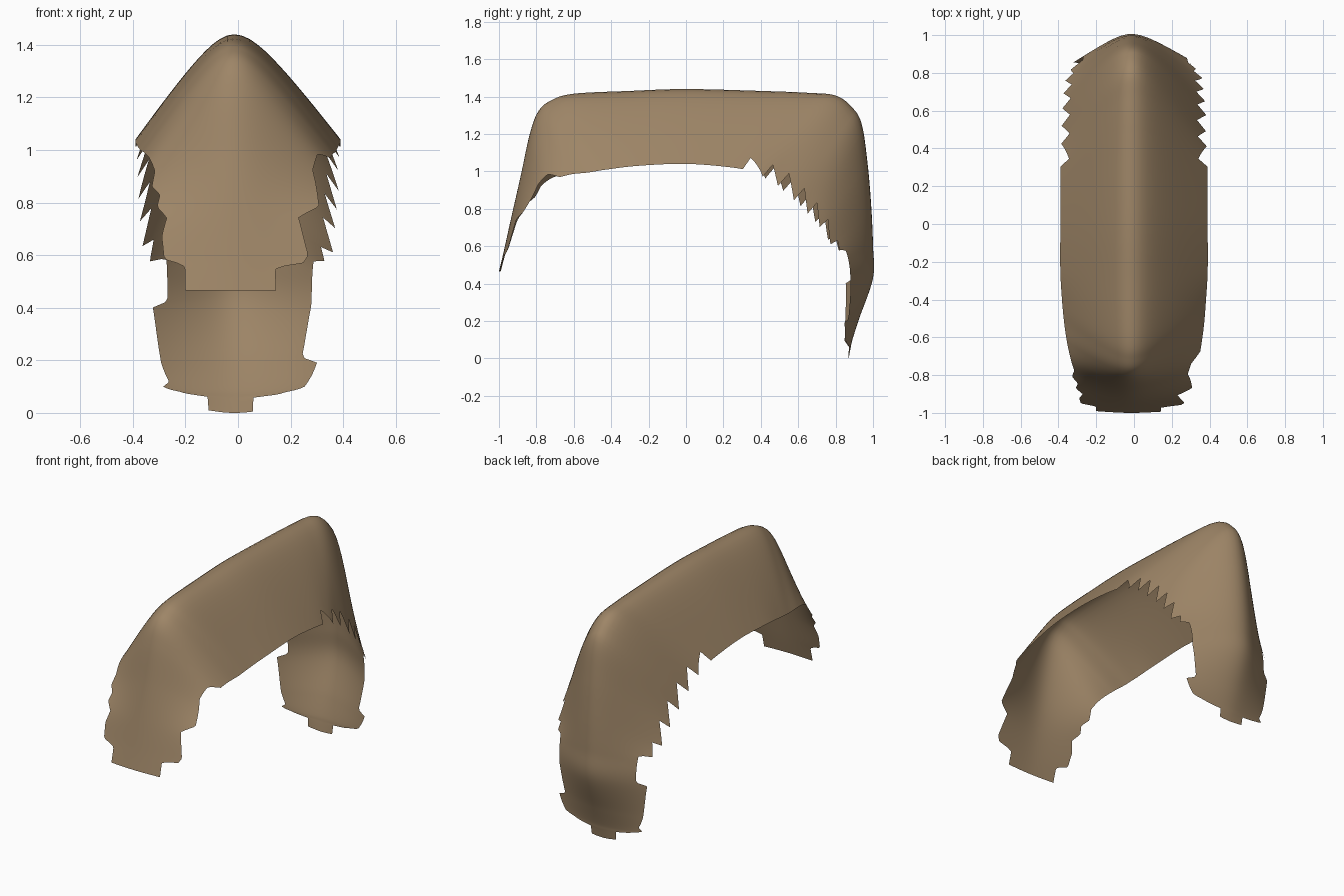
import bpy
import bmesh

cube = bpy.data.objects.get("Cube")
if cube:
    bpy.data.objects.remove(cube, do_unlink=True)

# Ribs from front hem to back hem: ridge y, ridge z, side edge x, y, z
RIBS = [
    (-1, .465, .28, -.985, .465), (-.975, .57, .28, -.955, .57),
    (-.935, .75, .3, -.895, .74), (-.885, .97, .33, -.8, .87),
    (-.835, 1.2, .35, -.72, .94), (-.79, 1.32, .365, -.62, .975),
    (-.72, 1.38, .375, -.52, .99), (-.6, 1.415, .38, -.42, 1.01),
    (-.3, 1.43, .39, -.25, 1.03), (0, 1.44, .39, 0, 1.04),
    (.4, 1.43, .39, .25, 1.02), (.65, 1.42, .385, .38, .99),
    (.8, 1.405, .38, .47, .94), (.89, 1.34, .38, .56, .87),
    (.94, 1.25, .375, .64, .79), (.97, 1.05, .37, .71, .71),
    (.99, .82, .36, .77, .62), (1, .6, .34, .83, .53),
    (1, .43, .33, .85, .4), (.925, .21, .31, .845, .19),
    (.89, .1, .29, .845, .1), (.88, .055, .28, .85, .08),
    (.87, 0, .27, .86, .04),
]

# Torn hem on each side: rib position, share of the full width kept
LEFT_FRONT = [(0, .54), (.9, .54), (.95, .88), (1.2, .95), (2, .78),
              (2.3, 1), (3.3, .85), (4, .87), (4.5, .98), (7, 1)]
LEFT_BACK = [(16.6, .98), (16.7, .84), (18, .85), (18.9, .79), (19, .97),
             (20, .88), (20.9, .57), (21, .25), (22, .25)]
RIGHT_FRONT = [(0, .7), (.9, .71), (1, .82), (1.1, 1), (1.6, 1), (2, .9),
               (2.3, 1), (2.6, .93), (2.9, 1), (3.4, .93), (5, .97), (7, 1)]
RIGHT_BACK = [(16.6, .95), (16.7, .78), (17.9, .8), (18, .98), (19, .94),
              (19.7, .88), (20, .98), (20.9, .7), (21, .38), (22, .38)]

STEPS = 12      # rows between two ribs
HALF = 14       # columns on each side of the ridge
ROUND = .3      # roundness of the ridge
RIDGE_X = -.015


def rib_at(t):
    """Smooth (Catmull-Rom) blend between neighbouring ribs."""
    last = len(RIBS) - 1
    i = min(int(t), last - 1)
    u = t - i
    rows = [RIBS[max(0, min(last, i + k))] for k in (-1, 0, 1, 2)]
    result = []
    for a, b, c, d in zip(*rows):
        m, n = (c - a) / 2, (d - b) / 2
        result.append(b + m * u + (3 * (c - b) - 2 * m - n) * u * u
                      + (2 * (b - c) + m + n) * u ** 3)
    return result


def lookup(points, t):
    for (t0, w0), (t1, w1) in zip(points, points[1:]):
        if t <= t1:
            return w0 + (w1 - w0) * (t - t0) / (t1 - t0)
    return points[-1][1]


def hem_width(front, back, t, pitch):
    """Front tears, a clean middle, saw teeth, then the back tears."""
    saw_start, saw_end = 10.4, back[0][0]
    if t < front[-1][0]:
        return lookup(front, t)
    if t < saw_start:
        return 1
    if t < saw_end:
        phase = ((t - saw_start) / pitch) % 1
        return .88 + .13 * phase
    return lookup(back, t)


def drop(s):
    """Rounded ridge running into straight flanks."""
    top = (s * s + ROUND ** 2) ** .5 - ROUND
    return top / ((1 + ROUND ** 2) ** .5 - ROUND)


def sheet_point(rib, s):
    ry, rz, ex, ey, ez = rib
    f = drop(s)
    x = ex * s + RIDGE_X * max(0, 1 - abs(s))
    return x, ry + (ey - ry) * f, rz + (ez - rz) * f


# Cover: one open sheet draped over the ridge
bm = bmesh.new()
grid = []
for r in range((len(RIBS) - 1) * STEPS + 1):
    t = r / STEPS
    rib = rib_at(t)
    left = hem_width(LEFT_FRONT, LEFT_BACK, t, .95)
    right = hem_width(RIGHT_FRONT, RIGHT_BACK, t, 1.1)
    row = []
    for c in range(-HALF, HALF + 1):
        s = c / HALF * (left if c > 0 else right)
        row.append(bm.verts.new(sheet_point(rib, s)))
    grid.append(row)

for low, high in zip(grid, grid[1:]):
    for c in range(2 * HALF):
        bm.faces.new((low[c], low[c + 1], high[c + 1], high[c]))

mesh = bpy.data.meshes.new("draped_cover")
bm.to_mesh(mesh)
bm.free()
cover = bpy.data.objects.new("draped_cover", mesh)
bpy.context.collection.objects.link(cover)
for face in mesh.polygons:
    face.use_smooth = True

# Colour
brown = bpy.data.materials.new("tan_brown")
brown.use_nodes = True
colour = (.34, .235, .135, 1)
brown.diffuse_color = colour
shader = brown.node_tree.nodes["Principled BSDF"]
shader.inputs["Base Color"].default_value = colour
shader.inputs["Roughness"].default_value = .8
mesh.materials.append(brown)
